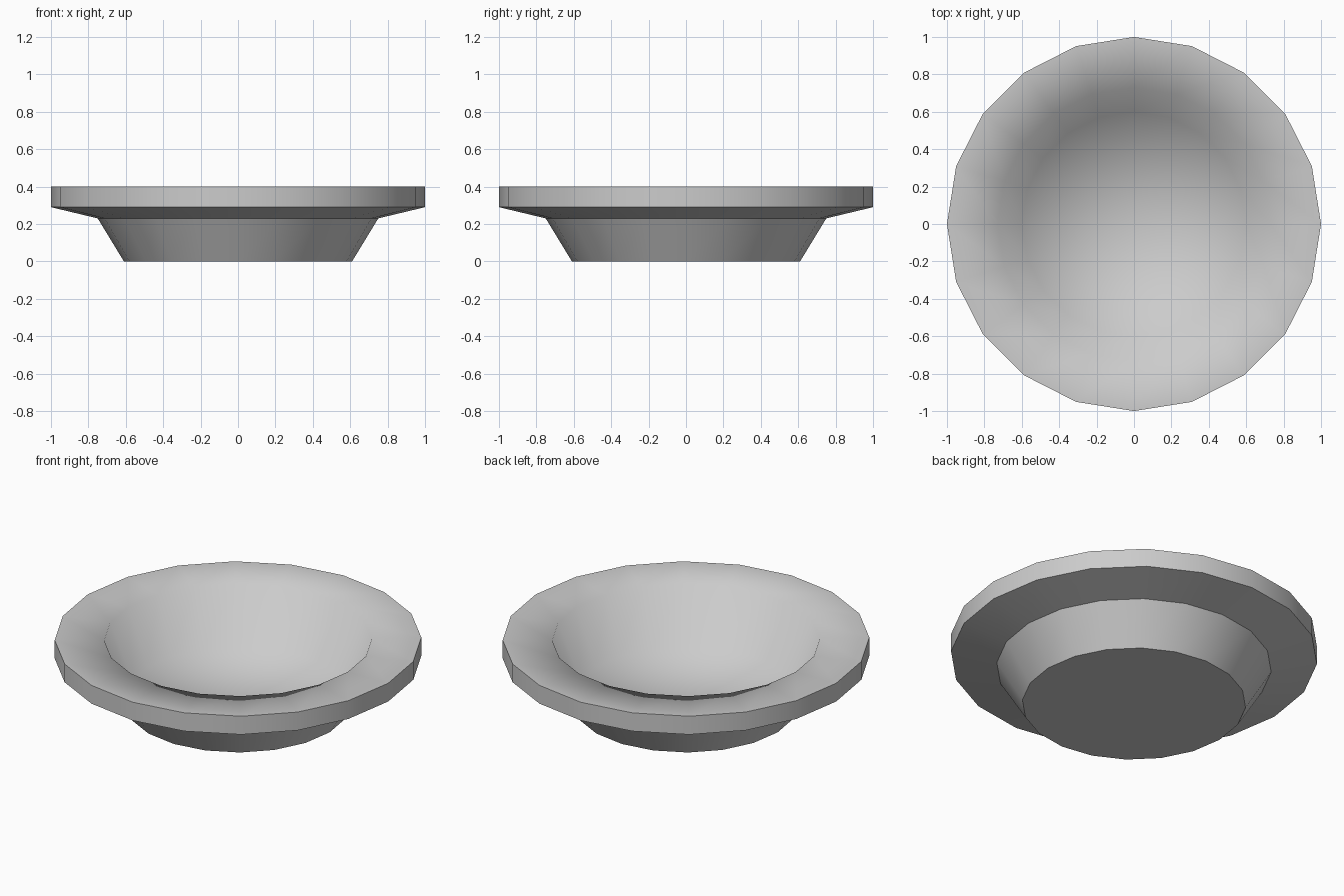
import bpy, bmesh
from math import cos, sin, pi

if "Cube" in bpy.data.objects:
    bpy.data.objects.remove(bpy.data.objects["Cube"])

SIDES = 20

# (radius, height, crisp ring?) from underside, round the rim, down into the bowl
PROFILE = [
    (0.61, 0.00, True),    # foot
    (0.75, 0.23, True),    # underside of rim
    (1.00, 0.29, True),    # rim band, lower edge
    (1.00, 0.40, True),    # rim band, upper edge
    (0.73, 0.395, False),  # inner lip
    (0.60, 0.07, False),   # bottom of inner wall
]
FLOOR_Z = 0.06


def lathe(name, profile, floor_z):
    bm = bmesh.new()
    rings = [[bm.verts.new((r * cos(2 * pi * i / SIDES), r * sin(2 * pi * i / SIDES), z))
              for i in range(SIDES)] for r, z, _ in profile]
    for a, b in zip(rings, rings[1:]):
        for i in range(SIDES):
            j = (i + 1) % SIDES
            bm.faces.new((a[i], a[j], b[j], b[i]))
    # flat base and fanned inner floor
    bm.faces.new(rings[0][::-1])
    centre = bm.verts.new((0, 0, floor_z))
    for i in range(SIDES):
        bm.faces.new((rings[-1][i], rings[-1][(i + 1) % SIDES], centre))
    # smooth around the axis, crisp only at the outer rings
    for f in bm.faces:
        f.smooth = True
    for ring, (_, _, crisp) in zip(rings, profile):
        if crisp:
            for i in range(SIDES):
                bm.edges.get((ring[i], ring[(i + 1) % SIDES])).smooth = False
    bmesh.ops.recalc_face_normals(bm, faces=bm.faces)
    mesh = bpy.data.meshes.new(name)
    bm.to_mesh(mesh)
    bm.free()
    obj = bpy.data.objects.new(name, mesh)
    bpy.context.collection.objects.link(obj)
    return obj


# Wide-rimmed bowl
lathe("bowl", PROFILE, FLOOR_Z)
